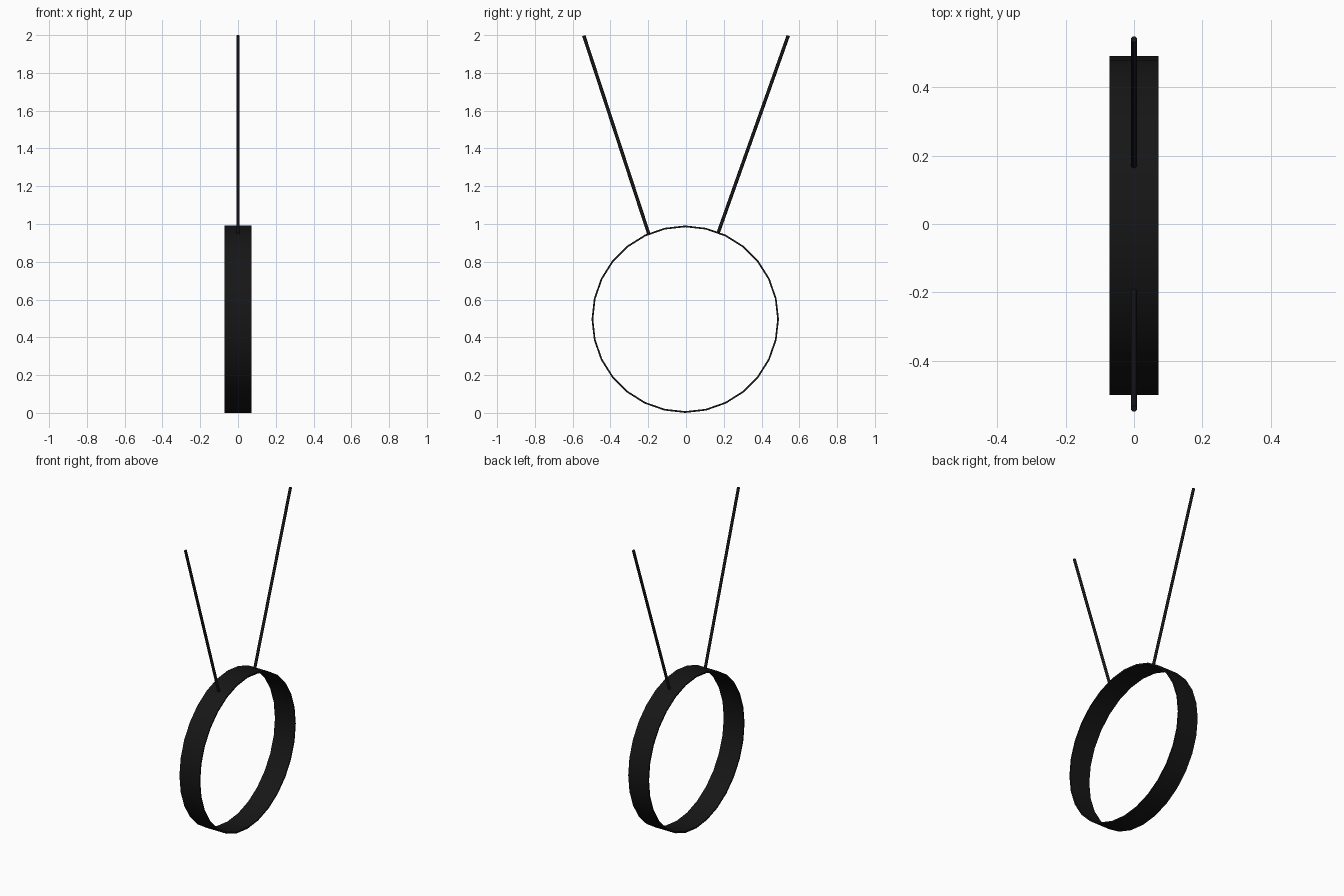
import bpy, math
from mathutils import Vector

if "Cube" in bpy.data.objects:
    bpy.data.objects.remove(bpy.data.objects["Cube"])

black = bpy.data.materials.new("black")
black.diffuse_color = (0.008, 0.008, 0.008, 1)
black.use_nodes = True
black.node_tree.nodes["Principled BSDF"].inputs["Base Color"].default_value = black.diffuse_color


def finish(obj, name):
    obj.name = name
    obj.data.materials.append(black)
    bpy.ops.object.shade_smooth_by_angle(angle=math.radians(35))


def rod(name, a, b, radius=0.009):
    a, b = Vector(a), Vector(b)
    d = b - a
    bpy.ops.mesh.primitive_cylinder_add(vertices=12, radius=radius, depth=d.length,
                                        location=(a + b) / 2,
                                        rotation=d.to_track_quat('Z', 'Y').to_euler())
    finish(bpy.context.object, name)


# Thin hoop band: open 28-sided tube lying along x, thickened inward
R, CY, CZ, HALF, N, T = 0.496, -0.004, 0.496, 0.072, 28, 0.009
verts, faces = [], []
for i in range(N):
    a = 2 * math.pi * i / N
    for r, x in ((R, -HALF), (R, HALF), (R - T, HALF), (R - T, -HALF)):
        verts.append((x, CY + r * math.cos(a), CZ + r * math.sin(a)))
    p, q = 4 * i, 4 * ((i + 1) % N)
    for k in range(4):
        m = (k + 1) % 4
        faces.append((p + k, q + k, q + m, p + m))
mesh = bpy.data.meshes.new("hoop")
mesh.from_pydata(verts, [], faces)
hoop = bpy.data.objects.new("hoop", mesh)
bpy.context.collection.objects.link(hoop)
bpy.context.view_layer.objects.active = hoop
hoop.select_set(True)
finish(hoop, "hoop")

# Two straight hanging rods spreading from the top of the hoop
rod("hanging_rod_front", (0, -0.198, 0.95), (0, -0.541, 1.997))
rod("hanging_rod_back", (0, 0.171, 0.955), (0, 0.541, 1.997))
